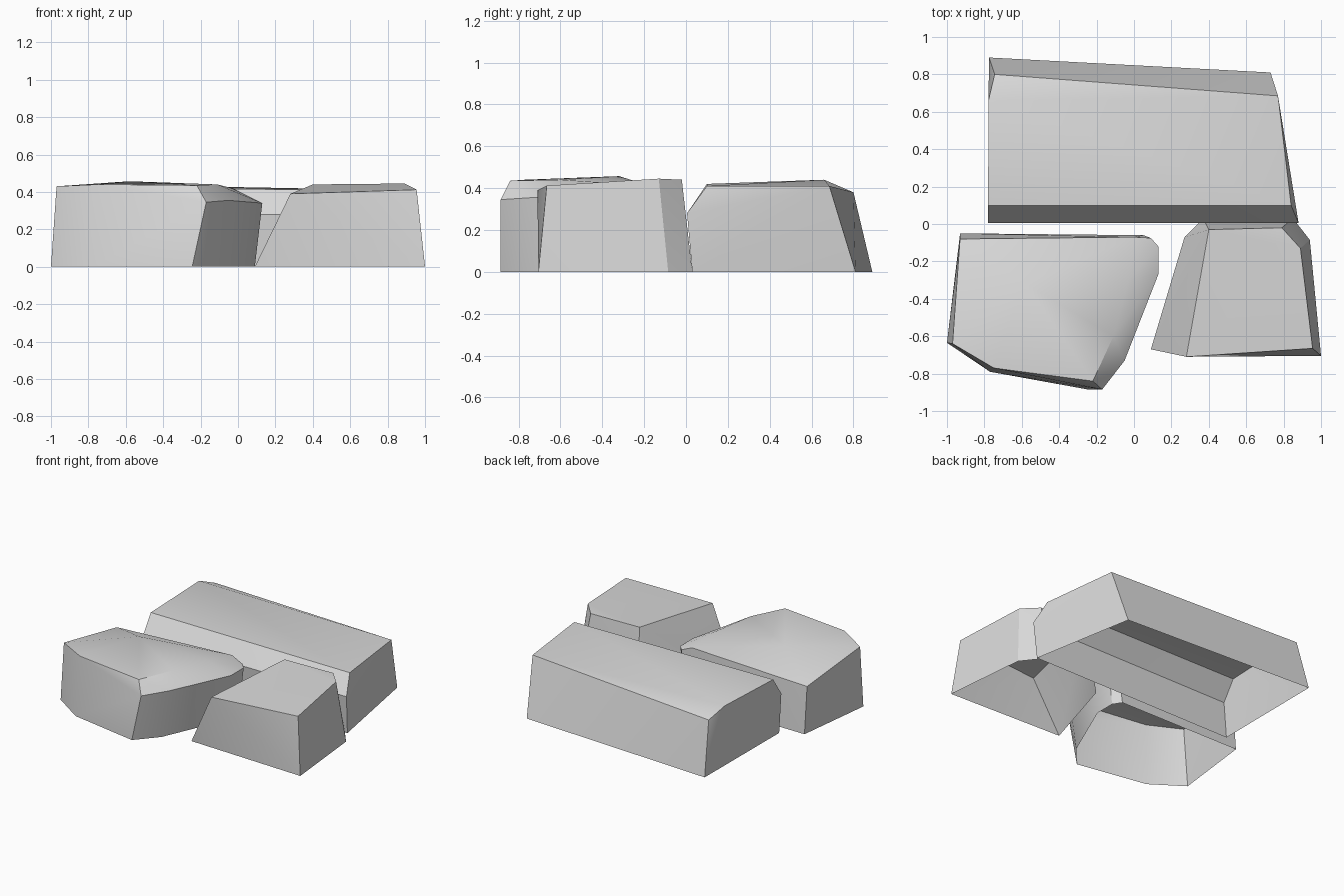
import bpy
import bmesh
from math import radians

cube = bpy.data.objects.get("Cube")
if cube:
    bpy.data.objects.remove(cube, do_unlink=True)

# One pale stone colour
stone = bpy.data.materials.new("pale_grey_stone")
stone.use_nodes = True
GREY = (0.7, 0.7, 0.7, 1)
stone.diffuse_color = GREY
stone.node_tree.nodes["Principled BSDF"].inputs["Base Color"].default_value = GREY


def make_rock(name, base, upper):
    """Chiselled rock: hull of a ground outline and upper corners, open below."""
    bm = bmesh.new()
    for x, y in base:
        bm.verts.new((x, y, 0))
    for corner in upper:
        bm.verts.new(corner)
    hull = bmesh.ops.convex_hull(bm, input=bm.verts[:])
    spare = {v for key in ("geom_interior", "geom_unused") for v in hull[key]
             if isinstance(v, bmesh.types.BMVert) and v.is_valid}
    bmesh.ops.delete(bm, geom=list(spare), context="VERTS")
    under = [f for f in bm.faces if all(v.co.z < 0.001 for v in f.verts)]
    bmesh.ops.delete(bm, geom=under, context="FACES")
    bmesh.ops.recalc_face_normals(bm, faces=bm.faces[:])
    # Keep the normals outward on the open shell
    if sum(f.normal.z * f.calc_area() for f in bm.faces) < 0:
        bmesh.ops.reverse_faces(bm, faces=bm.faces[:])
    bmesh.ops.dissolve_limit(bm, angle_limit=radians(1),
                             verts=bm.verts[:], edges=bm.edges[:])
    mesh = bpy.data.meshes.new(name)
    bm.to_mesh(mesh)
    bm.free()
    mesh.materials.append(stone)
    rock = bpy.data.objects.new(name, mesh)
    bpy.context.scene.collection.objects.link(rock)
    return rock


# Long block at the back with a bevelled front
back_rock = make_rock(
    "back_long_rock",
    [(-.775, .89), (.73, .81), (.87, .03), (-.78, .03)],
    [(-.78, .005, .28), (.88, .005, .28), (-.78, .1, .42), (.84, .1, .41),
     (-.778, .66, .44), (-.745, .8, .38), (.77, .685, .41)])

# Wide rounded slab at the front
slab_rock = make_rock(
    "front_wide_rock",
    [(-1, -.635), (-.77, -.79), (-.245, -.885), (-.11, -.73),
     (.09, -.27), (.09, -.12), (.05, -.06), (-.93, -.05)],
    [(-.97, -.64, .43), (-.75, -.77, .44), (-.17, -.885, .345),
     (-.05, -.73, .355), (.13, -.27, .34), (.13, -.12, .34),
     (.09, -.075, .34), (0, -.07, .38), (-.93, -.08, .34),
     (-.22, -.84, .435), (-.11, -.6, .44), (-.03, -.3, .42),
     (-.58, -.32, .457)])

# Tapered wedge beside the slab
wedge_rock = make_rock(
    "front_wedge_rock",
    [(.09, -.67), (1, -.705), (.94, -.085), (.85, .03), (.37, .03), (.27, -.07)],
    [(.28, -.71, .39), (.955, -.665, .412), (.89, -.13, .445),
     (.79, -.02, .44), (.4, -.03, .44)])

# Smooth the gentle folds, keep the chiselled edges sharp
for rock in (back_rock, slab_rock, wedge_rock):
    bpy.ops.object.select_all(action="DESELECT")
    rock.select_set(True)
    bpy.context.view_layer.objects.active = rock
    bpy.ops.object.shade_smooth_by_angle(angle=radians(30))
